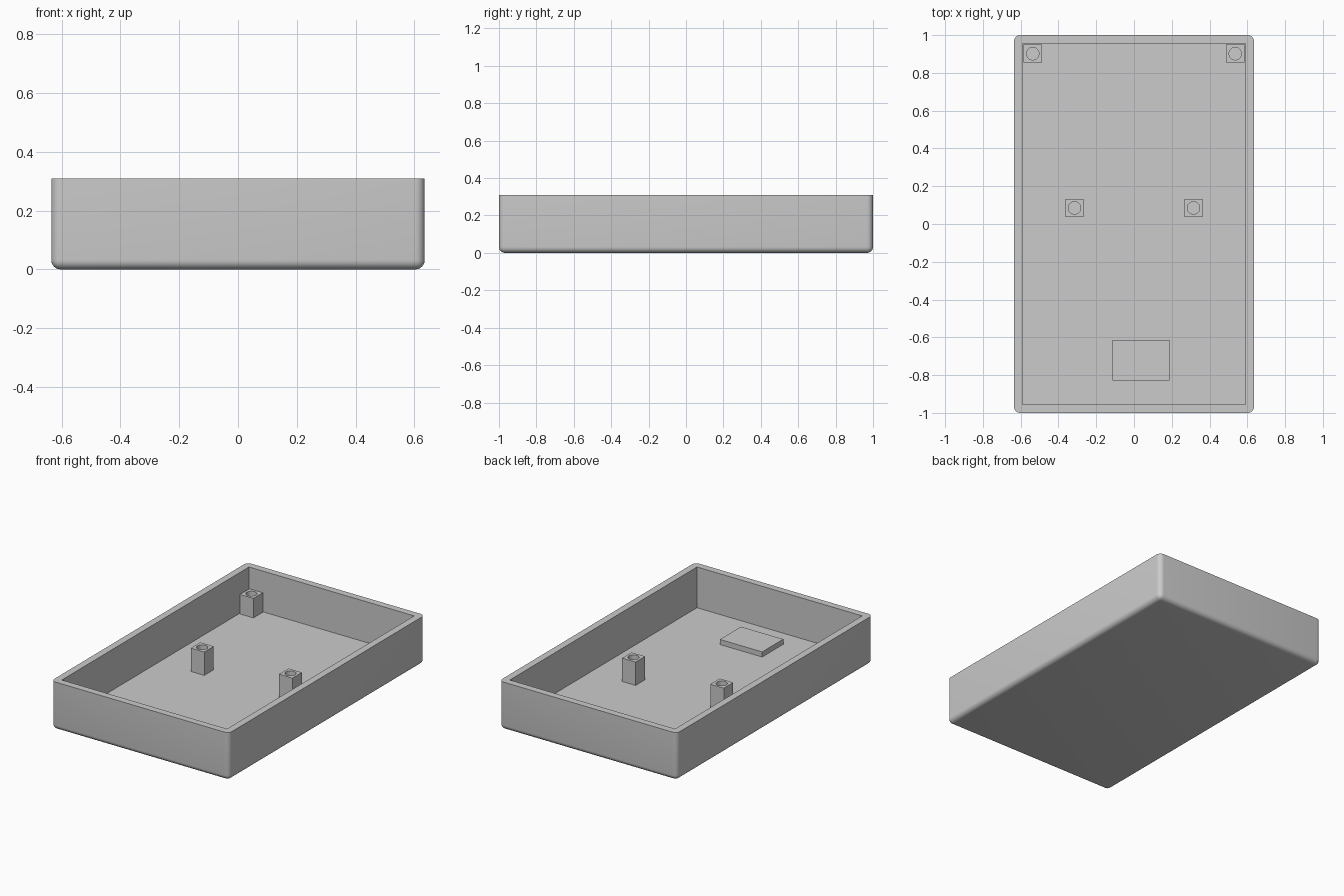
import bpy, bmesh, math

if "Cube" in bpy.data.objects:
    bpy.data.objects.remove(bpy.data.objects["Cube"], do_unlink=True)

WIDTH, LENGTH, HEIGHT = 1.27, 2.0, 0.31
WALL, FLOOR, ROUND = 0.045, 0.047, 0.032

grey = bpy.data.materials.new("light grey plastic")
grey.use_nodes = True
grey.diffuse_color = (0.6, 0.6, 0.6, 1)
grey.node_tree.nodes["Principled BSDF"].inputs["Base Color"].default_value = (0.6, 0.6, 0.6, 1)


def box(name, size, base):
    """Box with the given size, base is the centre of its underside."""
    x, y, z = base
    bpy.ops.mesh.primitive_cube_add(size=1, location=(x, y, z + size[2] / 2))
    ob = bpy.context.object
    ob.name = name
    ob.scale = size
    bpy.ops.object.transform_apply(location=False, rotation=False, scale=True)
    ob.data.materials.append(grey)
    return ob


def carve(target, cutter):
    """Subtract the cutter from the target and drop the cutter."""
    cutter.hide_render = True
    mod = target.modifiers.new("carve", "BOOLEAN")
    mod.operation, mod.solver, mod.object = "DIFFERENCE", "EXACT", cutter
    bpy.ops.object.select_all(action="DESELECT")
    bpy.context.view_layer.objects.active = target
    target.select_set(True)
    bpy.ops.object.modifier_apply(modifier=mod.name)
    bpy.data.objects.remove(cutter, do_unlink=True)
    bpy.ops.object.shade_smooth_by_angle(angle=math.radians(30))


# Tray: rounded underside and corners, crisp rim, square-cornered cavity
tray = box("tray", (WIDTH, LENGTH, HEIGHT), (0, 0, 0))
bm = bmesh.new()
bm.from_mesh(tray.data)
outer = [e for e in bm.edges if any(v.co.z < 0 for v in e.verts)]
bmesh.ops.bevel(bm, geom=outer, offset=ROUND, segments=6, profile=0.5, affect="EDGES")
bm.to_mesh(tray.data)
bm.free()
carve(tray, box("cavity_cutter", (WIDTH - 2 * WALL, LENGTH - 2 * WALL, HEIGHT), (0, 0, FLOOR)))

# Screw posts in mirrored pairs, each with a blind hole
for row, x, y, top in (("back", 0.536, 0.902, 0.173), ("middle", 0.315, 0.085, 0.198)):
    for side, sign in (("left", 1), ("right", -1)):
        # sink the foot slightly into the tray floor
        foot = FLOOR - 0.005
        post = box(f"{row}_{side}_post", (0.096, 0.096, top - foot), (sign * x, y, foot))
        bpy.ops.mesh.primitive_cylinder_add(vertices=32, radius=0.033, depth=0.2,
                                            location=(sign * x, y, top))
        carve(post, bpy.context.object)

# Raised pad near the front
box("raised_pad", (0.302, 0.215, 0.038), (0.037, -0.722, FLOOR - 0.005))
